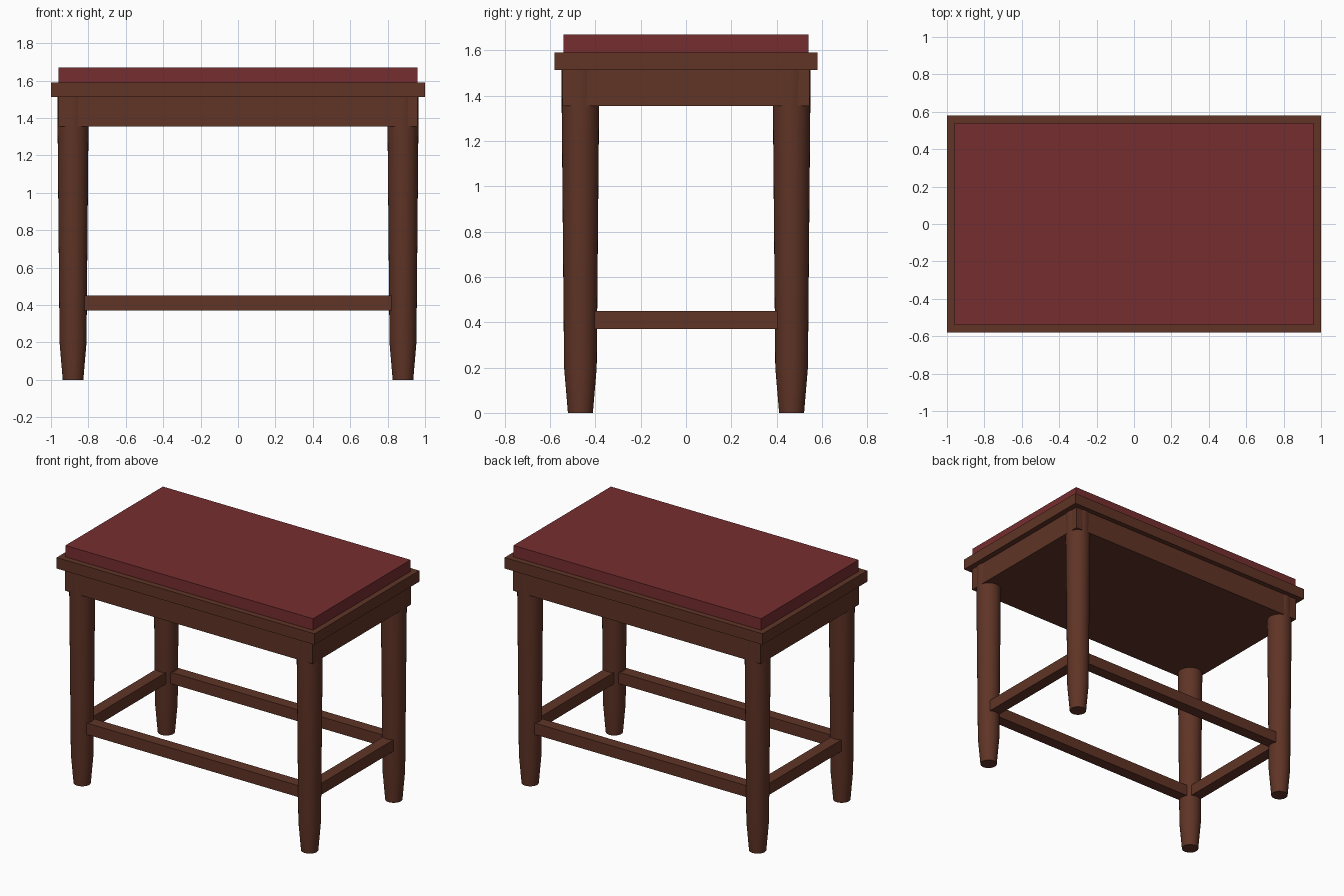
import bpy, bmesh
from math import cos, sin, tau, radians

if "Cube" in bpy.data.objects:
    bpy.data.objects.remove(bpy.data.objects["Cube"])


def material(name, rgb):
    m = bpy.data.materials.new(name)
    m.diffuse_color = (*rgb, 1)
    m.use_nodes = True
    m.node_tree.nodes["Principled BSDF"].inputs["Base Color"].default_value = m.diffuse_color
    return m


WOOD = material("dark_wood", (0.115, 0.034, 0.019))
RED = material("red_upholstery", (0.18, 0.027, 0.029))


def add(name, bm, mat):
    bmesh.ops.recalc_face_normals(bm, faces=bm.faces)
    mesh = bpy.data.meshes.new(name)
    bm.to_mesh(mesh)
    bm.free()
    mesh.materials.append(mat)
    ob = bpy.data.objects.new(name, mesh)
    bpy.context.collection.objects.link(ob)
    return ob


def box(name, x, y, z, mat=WOOD):
    """Box from (min, max) ranges on each axis."""
    bm = bmesh.new()
    bmesh.ops.create_cube(bm, size=1)
    for v in bm.verts:
        v.co = [r[0] if c < 0 else r[1] for c, r in zip(v.co, (x, y, z))]
    return add(name, bm, mat)


def turned(name, cx, cy, profile, sides=32):
    """Round post from (radius, height) pairs."""
    bm = bmesh.new()
    rings = [[bm.verts.new((cx + r * cos(tau * i / sides),
                            cy + r * sin(tau * i / sides), z))
              for i in range(sides)] for r, z in profile]
    for a, b in zip(rings, rings[1:]):
        for i in range(sides):
            j = (i + 1) % sides
            bm.faces.new((a[i], a[j], b[j], b[i]))
    bm.faces.new(rings[0][::-1])
    bm.faces.new(rings[-1])
    ob = add(name, bm, WOOD)
    bpy.context.view_layer.objects.active = ob
    ob.select_set(True)
    bpy.ops.object.shade_smooth_by_angle(angle=radians(30))
    ob.select_set(False)


LX, LY = 0.882, 0.466   # leg centres
T = 0.04                # half thickness of stretchers

# Seat: cushion, top board and apron
box("cushion", (-0.96, 0.96), (-0.54, 0.54), (1.59, 1.67), RED)
box("top_board", (-1, 1), (-0.58, 0.58), (1.513, 1.59))
box("apron", (-0.96, 0.96), (-0.545, 0.545), (1.355, 1.513))

# Tapered round legs, running up through the apron
leg_profile = [(0.055, 0), (0.072, 0.2), (0.084, 1.513)]
for sy, ny in ((-1, "front"), (1, "back")):
    for sx, nx in ((-1, "left"), (1, "right")):
        turned(f"{ny}_{nx}_leg", sx * LX, sy * LY, leg_profile)

# Low stretchers between the legs
for s, n in ((-1, "front"), (1, "back")):
    box(f"{n}_stretcher", (-LX, LX), (s * LY - T, s * LY + T), (0.37, 0.45))
for s, n in ((-1, "left"), (1, "right")):
    box(f"{n}_stretcher", (s * LX - T, s * LX + T), (-LY, LY), (0.37, 0.45))
